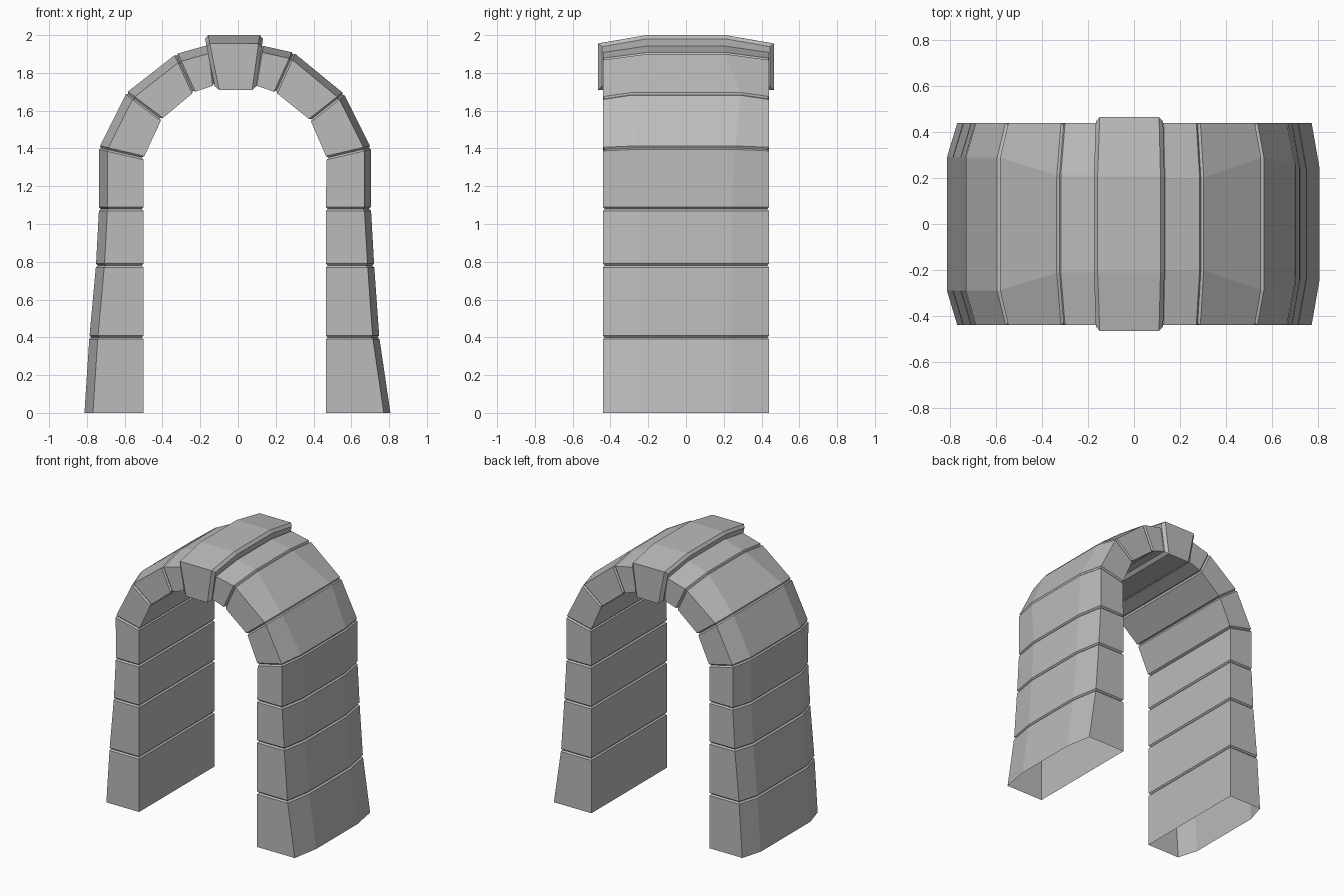
import bpy
import bmesh
from mathutils import Vector

cube = bpy.data.objects.get("Cube")
if cube:
    bpy.data.objects.remove(cube, do_unlink=True)

stone = bpy.data.materials.new("grey stone")
stone.use_nodes = True
color = (0.5, 0.5, 0.5, 1)
stone.diffuse_color = color
stone.node_tree.nodes["Principled BSDF"].inputs["Base Color"].default_value = color

HALF_DEPTH = 0.44


def section(bm, joint, chamfer, half):
    """Six-sided ring across the arch: flat inner side, chamfered outer side."""
    ix, iz, ox, oz, flat = joint
    inner, outer = Vector((ix, 0, iz)), Vector((ox, 0, oz))
    mid = outer + (inner - outer).normalized() * chamfer
    ring = [(inner, -half), (mid, -half), (outer, -flat),
            (outer, flat), (mid, half), (inner, half)]
    return [bm.verts.new((p.x, y, p.z)) for p, y in ring]


def block(name, start, end, chamfer, half=HALF_DEPTH, bevel=0.01, open_base=False):
    """Wedge stone between two joints, with bevelled joint edges."""
    bm = bmesh.new()
    a = section(bm, start, chamfer, half)
    b = section(bm, end, chamfer, half)
    caps = [bm.faces.new(b)]
    bottom = bm.faces.new(a[::-1])
    if not open_base:
        caps.append(bottom)
    for i in range(len(a)):
        j = (i + 1) % len(a)
        bm.faces.new((a[i], a[j], b[j], b[i]))
    bmesh.ops.recalc_face_normals(bm, faces=bm.faces[:])
    edges = [e for f in caps for e in f.edges]
    if open_base:
        bmesh.ops.delete(bm, geom=[bottom], context="FACES_ONLY")
    bmesh.ops.bevel(bm, geom=edges, offset=bevel, segments=1,
                    profile=0.5, affect="EDGES")
    mesh = bpy.data.meshes.new(name)
    bm.to_mesh(mesh)
    bm.free()
    mesh.materials.append(stone)
    obj = bpy.data.objects.new(name, mesh)
    bpy.context.collection.objects.link(obj)


# Joints from the ground up: inner x, inner z, outer x, outer z, flat half width
right_joints = [
    (-0.5, 0, -0.813, 0, 0.29),
    (-0.5, 0.4, -0.787, 0.4, 0.29),
    (-0.5, 0.78, -0.752, 0.78, 0.29),
    (-0.5, 1.08, -0.736, 1.08, 0.29),
    (-0.5, 1.35, -0.735, 1.405, 0.29),
    (-0.405, 1.555, -0.59, 1.695, 0.29),
    (-0.235, 1.697, -0.328, 1.9, 0.21),
    (-0.125, 1.735, -0.15, 1.95, 0.21),
]
left_joints = [
    (0.465, 0, 0.807, 0, 0.24),
    (0.465, 0.4, 0.748, 0.4, 0.24),
    (0.465, 0.78, 0.721, 0.78, 0.24),
    (0.465, 1.08, 0.704, 1.08, 0.24),
    (0.47, 1.35, 0.703, 1.405, 0.26),
    (0.383, 1.55, 0.56, 1.69, 0.29),
    (0.2, 1.697, 0.295, 1.907, 0.2),
    (0.09, 1.735, 0.125, 1.945, 0.2),
]
names = ["base_stone", "lower_leg_stone", "middle_leg_stone", "upper_leg_stone",
         "springer_stone", "haunch_stone", "crown_stone"]

# Both sides of the arch
for side, joints, chamfer in (("right", right_joints, 0.045),
                              ("left", left_joints, 0.035)):
    for i, name in enumerate(names):
        block(f"{side}_{name}", joints[i], joints[i + 1], chamfer, open_base=(i == 0))

# Larger keystone at the top
block("keystone", (-0.12, 1.71, -0.178, 2.0, 0.21), (0.095, 1.71, 0.135, 2.0, 0.21),
      0.045, half=0.465, bevel=0.02)
